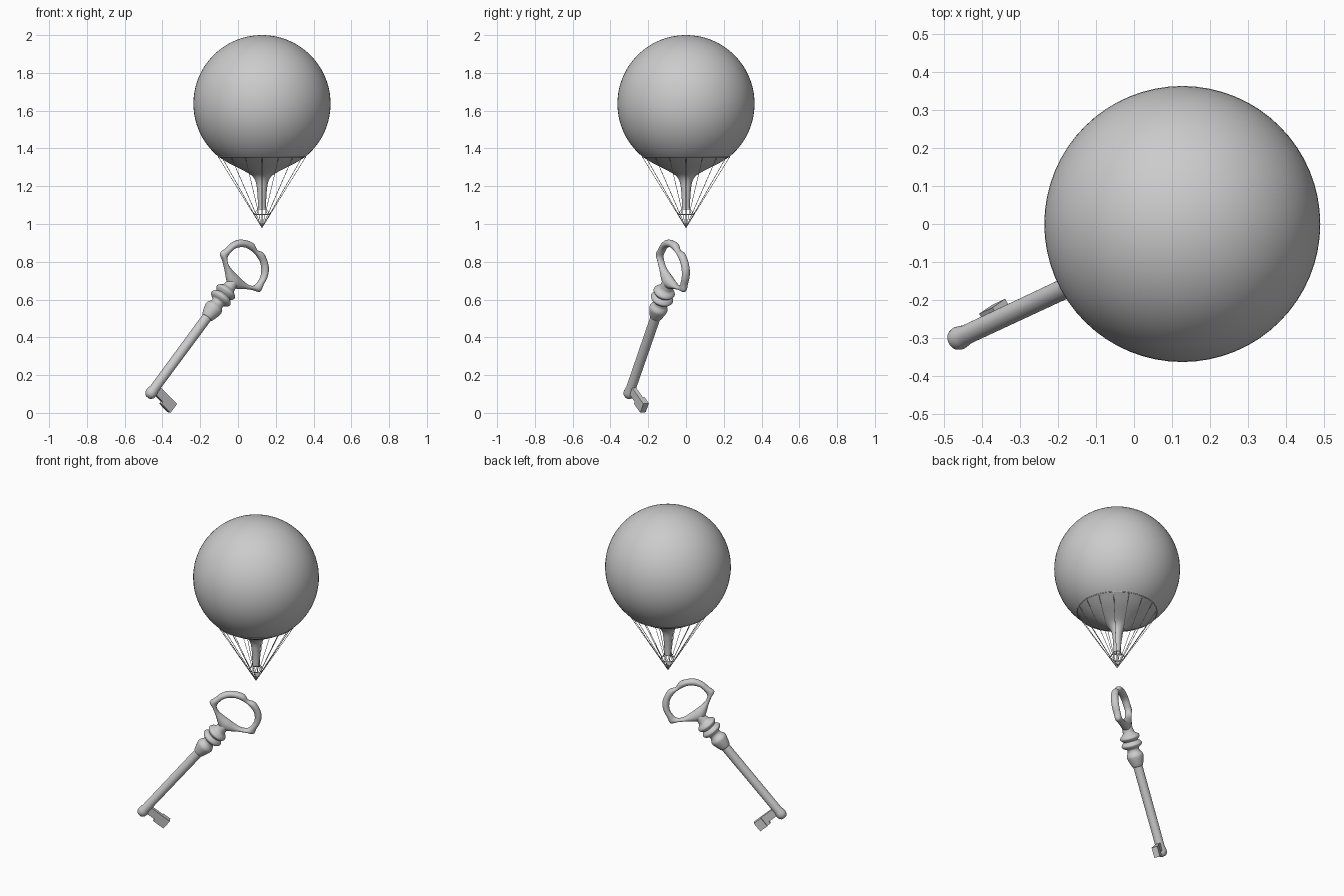
import bpy, bmesh, math
from mathutils import Vector, Matrix

if "Cube" in bpy.data.objects:
    bpy.data.objects.remove(bpy.data.objects["Cube"])

def make_object(name, bm, matrix=Matrix(), angle=40):
    bmesh.ops.recalc_face_normals(bm, faces=bm.faces)
    me = bpy.data.meshes.new(name)
    bm.to_mesh(me)
    bm.free()
    me.transform(matrix)
    ob = bpy.data.objects.new(name, me)
    bpy.context.collection.objects.link(ob)
    bpy.ops.object.select_all(action='DESELECT')
    bpy.context.view_layer.objects.active = ob
    ob.select_set(True)
    bpy.ops.object.shade_smooth_by_angle(angle=math.radians(angle))
    return ob

def smooth(pts, steps, closed=False):
    """Catmull-Rom resampling of tuples of numbers."""
    n, out = len(pts), []
    for i in range(n if closed else n - 1):
        ids = [i - 1, i, i + 1, i + 2]
        ids = [j % n if closed else min(max(j, 0), n - 1) for j in ids]
        a, b, c, d = [pts[j] for j in ids]
        for s in range(steps):
            t = s / steps
            out.append(tuple(0.5 * (2*q + (r - p)*t + (2*p - 5*q + 4*r - s4)*t*t
                       + (3*q - p - 3*r + s4)*t**3) for p, q, r, s4 in zip(a, b, c, d)))
    return out if closed else out + [pts[-1]]

def lathe(name, profile, segments, matrix=Matrix()):
    bm = bmesh.new()
    vs = [bm.verts.new((r, 0, z)) for r, z in profile]
    es = [bm.edges.new(p) for p in zip(vs, vs[1:])]
    bmesh.ops.spin(bm, geom=vs + es, cent=(0, 0, 0), axis=(0, 0, 1),
                   angle=2 * math.pi, steps=segments)
    bmesh.ops.remove_doubles(bm, verts=bm.verts, dist=1e-5)
    return make_object(name, bm, matrix)

def wires(name, paths, radius, closed=False):
    cu = bpy.data.curves.new(name, 'CURVE')
    cu.dimensions = '3D'
    cu.bevel_depth = radius
    cu.bevel_resolution = 1
    for path in paths:
        sp = cu.splines.new('POLY')
        sp.points.add(len(path) - 1)
        for p, co in zip(sp.points, path):
            p.co = (*co, 1)
        sp.use_cyclic_u = closed
    ob = bpy.data.objects.new(name, cu)
    bpy.context.collection.objects.link(ob)

# Balloon: sphere flowing into a narrow filling neck
BX, R, CZ, KNOT = 0.127, 0.363, 1.637, 0.98
ball = [(R * math.sin(math.radians(a)), CZ + R * math.cos(math.radians(a)))
        for a in range(0, 142, 3)]
neck = smooth([(0.229, 1.355), (0.17, 1.319), (0.10, 1.284), (0.055, 1.257),
               (0.034, 1.225), (0.026, 1.18), (0.022, 1.12), (0.022, 1.078)], 4)
lathe("balloon", ball + neck, 64, Matrix.Translation((BX, 0, 0)))

# Rigging: ropes from the lower band to a knot, with hoop and neck ties
def circle(r, z, n):
    return [(BX + r * math.cos(2*math.pi*i/n), r * math.sin(2*math.pi*i/n), z) for i in range(n)]

N = 16
wires("ropes", [[p, (BX, 0, KNOT)] for p in circle(0.231, 1.355, N)], 0.0015)
wires("neck_ties", list(zip(circle(0.022, 1.08, 8), circle(0.042, 1.05, 8))), 0.0015)
wires("rope_band", [circle(0.231, 1.355, 64)], 0.002, True)
wires("rope_hoop", [circle(0.042, 1.05, 32)], 0.002, True)
wires("neck_rim", [circle(0.022, 1.08, 32)], 0.002, True)

# Key frame: local x = bit direction, y = flat side, z = along the shaft
d = Vector((0.572, 0.268, 0.775)).normalized()
w = Vector((0.645, 0.445, -0.62))
w = (w - d * w.dot(d)).normalized()
KEY = Matrix.Translation((-0.46, -0.30, 0.105)) @ Matrix((w, d.cross(w), d)).transposed().to_4x4()

# Shaft with rounded tip, turned collar and two beads
tip = [(0, -0.03), (0.018, -0.026), (0.028, -0.014), (0.031, 0), (0.029, 0.016), (0.026, 0.03)]
collar = smooth([(0.027, 0.515), (0.034, 0.524), (0.048, 0.57), (0.046, 0.588), (0.036, 0.605),
                 (0.036, 0.622), (0.052, 0.632), (0.061, 0.646), (0.052, 0.661), (0.042, 0.668),
                 (0.050, 0.676), (0.058, 0.688), (0.052, 0.701), (0.036, 0.715), (0.031, 0.735),
                 (0.026, 0.76), (0, 0.775)], 4)
lathe("key_shaft", tip + collar, 32, KEY)

# Bow: closed ring lofted between inner and outer outlines (xi, zi, xo, zo, half thickness)
half = [(0.04, 0.802, 0.036, 0.742, 0.026), (0.08, 0.806, 0.075, 0.772, 0.021),
        (0.106, 0.818, 0.122, 0.802, 0.02), (0.117, 0.836, 0.162, 0.822, 0.02),
        (0.119, 0.86, 0.154, 0.862, 0.021), (0.114, 0.89, 0.146, 0.905, 0.022),
        (0.095, 0.918, 0.125, 0.945, 0.022), (0.068, 0.94, 0.088, 0.973, 0.022),
        (0.035, 0.951, 0.04, 0.99, 0.022)]
base, notch = (0, 0.802, 0, 0.728, 0.03), (0, 0.955, 0, 0.978, 0.017)
ring = [base] + half + [notch] + [(-a, b, -c, e, f) for a, b, c, e, f in reversed(half)]
bm = bmesh.new()
M, loops = 16, []
for xi, zi, xo, zo, th in smooth(ring, 4, True):
    loop = []
    for k in range(M):
        a = 2 * math.pi * k / M
        f = 0.5 + 0.5 * math.cos(a)
        loop.append(bm.verts.new((xi + (xo - xi)*f, th * math.sin(a), zi + (zo - zi)*f)))
    loops.append(loop)
for i, l1 in enumerate(loops):
    l2 = loops[(i + 1) % len(loops)]
    for k in range(M):
        bm.faces.new((l1[k], l1[(k+1) % M], l2[(k+1) % M], l2[k]))
make_object("key_bow", bm, KEY, 60)

# Bit: narrow web and wider tooth, with a raised rib
def block(name, x0, x1, y0, y1, z0, z1):
    bm = bmesh.new()
    bmesh.ops.create_cube(bm, size=1, matrix=Matrix.Translation(
        ((x0 + x1)/2, (y0 + y1)/2, (z0 + z1)/2)) @ Matrix.Diagonal((x1 - x0, y1 - y0, z1 - z0, 1)))
    make_object(name, bm, KEY, 30)

block("bit_web", 0.01, 0.09, -0.012, 0.012, 0.008, 0.055)
block("bit_tooth", 0.082, 0.157, -0.012, 0.012, -0.006, 0.055)
block("bit_rib", 0.105, 0.157, 0.0, 0.022, -0.006, 0.055)
